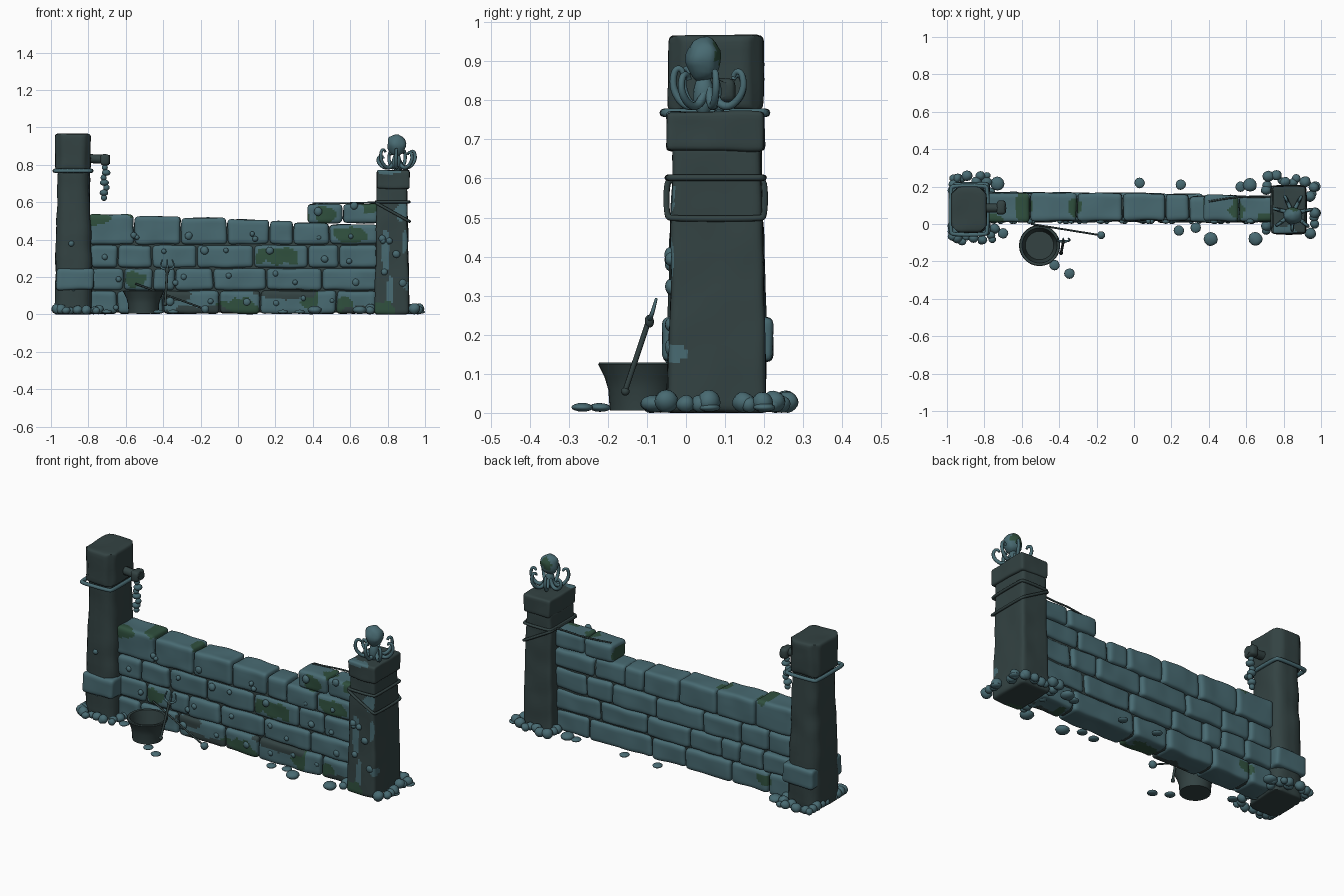
import bpy, bmesh, math, random
from mathutils import Vector, noise

random.seed(4)
if bpy.data.objects.get("Cube"):
    bpy.data.objects.remove(bpy.data.objects["Cube"])


def material(name, r, g, b):
    m = bpy.data.materials.new(name)
    m.use_nodes = True
    m.diffuse_color = (r, g, b, 1)
    m.node_tree.nodes["Principled BSDF"].inputs["Base Color"].default_value = (r, g, b, 1)
    return m


STONE, DARK, MOSS = 0, 1, 2
MATS = [material("teal_stone", .065, .145, .168),
        material("dark_stone", .033, .055, .055),
        material("green_moss", .029, .08, .048)]


def activate(ob):
    bpy.ops.object.select_all(action='DESELECT')
    ob.select_set(True)
    bpy.context.view_layer.objects.active = ob


def add_mesh(name, bm, mat=STONE, patches=(), angle=50):
    """Turn a bmesh into an object; faces inside a patch ellipsoid take its colour."""
    bmesh.ops.recalc_face_normals(bm, faces=bm.faces)
    for f in bm.faces:
        f.material_index = mat
        c = f.calc_center_median()
        wobble = 1 + .45 * noise.noise(c * 22)
        for x, y, z, rx, ry, rz, colour in patches:
            d = Vector(((c.x - x) / rx, (c.y - y) / ry, (c.z - z) / rz))
            if d.length < wobble:
                f.material_index = colour
    me = bpy.data.meshes.new(name)
    bm.to_mesh(me)
    bm.free()
    for m in MATS:
        me.materials.append(m)
    ob = bpy.data.objects.new(name, me)
    bpy.context.collection.objects.link(ob)
    activate(ob)
    bpy.ops.object.shade_smooth_by_angle(angle=math.radians(angle))


def block(name, lo, hi, r=.02, mat=STONE, patches=(), step=.011, rough=.006, taper=None, chamfer=0):
    """Worn stone block with rounded edges, cut finely enough to carry patches."""
    lo, hi = Vector(lo), Vector(hi)
    mid, half = (lo + hi) / 2, (hi - lo) / 2
    bm = bmesh.new()
    bmesh.ops.create_cube(bm, size=2)
    for v in bm.verts:
        v.co = Vector(a * b for a, b in zip(v.co, half))
    for axis in range(3):
        h = half[axis]
        n = max(2, round((h - r) * 2 / step))
        cuts = [-h + r * .4, h - r * .4] + [-(h - r) + 2 * (h - r) * i / n for i in range(n + 1)]
        normal = Vector(axis == i for i in range(3))
        for c in cuts:
            bmesh.ops.bisect_plane(bm, geom=bm.verts[:] + bm.edges[:] + bm.faces[:],
                                   plane_co=normal * c, plane_no=normal)
    for v in bm.verts:
        core = Vector(max(-h + r, min(h - r, a)) for a, h in zip(v.co, half))
        p = core + (v.co - core).normalized() * r
        # Cut the four upright corners
        s = min(1, (half.x + half.y - chamfer) / max(abs(p.x) + abs(p.y), r)) if chamfer else 1
        if taper:
            s *= taper((p.z + half.z) / (2 * half.z))
        p.x, p.y = p.x * s, p.y * s
        p += mid
        v.co = p + noise.noise_vector(p * 9) * rough
        v.co.z = max(v.co.z, 0)
    add_mesh(name, bm, mat, patches)


def blob(name, loc, size, mat=STONE, patches=(), seg=12):
    """Slightly lumpy ellipsoid."""
    bm = bmesh.new()
    bmesh.ops.create_uvsphere(bm, u_segments=seg, v_segments=seg * 2 // 3, radius=1)
    for v in bm.verts:
        p = Vector(a * b for a, b in zip(v.co, size)) + Vector(loc)
        v.co = p + noise.noise_vector(p * 25) * min(size) * .15
    add_mesh(name, bm, mat, patches, 80)


def tube(name, pts, radius, mat=STONE, closed=False, tip=1):
    """Smooth rope or tentacle along a path."""
    cu = bpy.data.curves.new(name, 'CURVE')
    cu.dimensions, cu.bevel_depth, cu.bevel_resolution = '3D', radius, 2
    cu.resolution_u, cu.use_fill_caps = 5, True
    sp = cu.splines.new('NURBS')
    sp.points.add(len(pts) - 1)
    for i, (p, co) in enumerate(zip(sp.points, pts)):
        p.co = (*co, 1)
        p.radius = 1 + (tip - 1) * i / (len(pts) - 1)
    sp.order_u = min(3, len(pts))
    sp.use_endpoint_u, sp.use_cyclic_u = not closed, closed
    cu.materials.append(MATS[mat])
    ob = bpy.data.objects.new(name, cu)
    bpy.context.collection.objects.link(ob)
    activate(ob)
    bpy.ops.object.convert(target='MESH')
    bpy.ops.object.shade_smooth_by_angle(angle=math.radians(60))


def rope_ring(name, x, y, hx, hy, z, radius, mat=STONE, slant=0):
    """Rope wrapped tightly round a square post."""
    pts = [(x + sx * hx * ox, y + sy * hy * oy, z - slant * sx * ox)
           for sx in (-1, 1) for sy in (-1, 1) for ox, oy in ((1, .88), (.88, 1))]
    pts.sort(key=lambda p: math.atan2((p[1] - y) / hy, (p[0] - x) / hx))
    tube(name, pts, radius, mat, closed=True)


# Moss and grime patches on the wall
F, TOP, BACK = .02, .085, .165
WALL = [(.22, F, .315, .12, .05, .045, MOSS), (-.75, F, .51, .06, .05, .04, MOSS),
        (-.55, F, .19, .06, .05, .04, MOSS), (0, F, .03, .11, .1, .06, MOSS),
        (.6, F, .43, .09, .05, .04, MOSS), (.47, F, .53, .05, .05, .045, MOSS),
        (.57, F, .04, .05, .1, .07, MOSS), (.39, F, .07, .05, .08, .06, MOSS),
        (-.59, TOP, .53, .05, .08, .04, MOSS), (-.32, TOP, .51, .04, .05, .03, MOSS),
        (.55, TOP, .59, .04, .06, .03, MOSS), (.7, F, .58, .04, .06, .04, MOSS),
        (-.62, BACK, .08, .05, .04, .03, MOSS), (.37, TOP, .53, .03, .07, .04, MOSS),
        (.26, F, .11, .14, .05, .03, DARK), (-.2, F, .02, .16, .05, .025, DARK),
        (.66, F, .02, .1, .05, .025, DARK), (-.33, F, .1, .08, .05, .03, DARK)]

# Brick courses: bottom, top at left, top at right, joints along x
COURSES = [(.005, .125, .125, (-.79, -.645, -.4, -.1, .12, .525, .74)),
           (.13, .245, .245, (-.79, -.61, -.455, -.335, -.13, .15, .45, .75)),
           (.25, .37, .37, (-.79, -.64, -.46, -.22, .085, .375, .54, .75)),
           (.375, .535, .48, (-.8, -.555, -.305, -.06, .17, .295, .49, .75)),
           (.488, .59, .59, (.37, .56, .75))]
for row, (z, left, right, joints) in enumerate(COURSES):
    for i, (a, b) in enumerate(zip(joints, joints[1:])):
        top = left + (right - left) * i / (len(joints) - 2)
        d = random.uniform(-.006, .006)
        block(f"wall_brick_{row}_{i}", (a + .003, .014 + d, z), (b - .003, .158 - a * .014 + d, top),
              patches=WALL)
block("mortar_core", (-.8, .035, .01), (.78, .135, .47), mat=DARK, step=.2, rough=0)

# Limpets stuck to the wall front, a few on every course
for row, (z, left, right, joints) in enumerate(COURSES):
    count = 2 if row == 4 else 7
    width = (joints[-1] - joints[0] - .08) / count
    for i in range(count):
        r = random.uniform(.013, .023)
        x = joints[0] + .04 + width * (i + random.random())
        blob(f"wall_limpet_{row}_{i}", (x, .014, random.uniform(z + .025, z + .095)), (r, .014, r))

# Tall post with capital and through-stone
PY = .078
block("tall_post", (-.978, PY - .124, 0), (-.782, PY + .126, .79), .016, DARK, rough=.008, step=.03,
      taper=lambda t: 1 - .12 * t + .03 * math.sin(t * 5), chamfer=.035)
block("tall_post_capital", (-.978, PY - .123, .775), (-.788, PY + .12, .967), .018, DARK, step=.02,
      chamfer=.04)
block("tall_post_through_stone", (-.972, -.06, .13), (-.77, .222, .245), .018)
rope_ring("tall_post_rope", -.882, PY - .004, .099, .131, .768, .011)

# Short post with cap, streaks and ropes
STREAKS = [(.79, -.05, .33, .02, .05, .13, STONE), (.87, -.05, .55, .035, .05, .05, STONE),
           (.81, -.05, .12, .018, .05, .09, STONE), (.91, -.03, .15, .025, .03, .025, STONE),
           (.89, -.05, .4, .015, .05, .06, STONE), (.78, -.05, .02, .06, .05, .05, MOSS)]
SX = .825
block("short_post", (SX - .094, PY - .126, 0), (SX + .09, PY + .128, .69), .018, DARK, STREAKS,
      taper=lambda t: 1 - .12 * t, rough=.005)
block("short_post_cap", (SX - .083, PY - .128, .67), (SX + .092, PY + .122, .772), .012, DARK,
      [(.8, -.05, .77, .07, .04, .02, STONE)])
rope_ring("short_post_rope_upper", SX + .002, PY - .002, .088, .123, .602, .008, DARK)
rope_ring("short_post_rope_lower", SX + .002, PY - .002, .09, .126, .547, .008, DARK, .05)
tube("loose_rope", [(.76, .15, .6), (.66, .14, .596), (.56, .15, .594), (.4, .12, .593)], .005, DARK)
for i in range(9):
    x = random.choice((-.88, SX, SX)) + random.uniform(-.07, .07)
    r = random.uniform(.014, .022)
    blob(f"post_limpet_{i}", (x, -.04, random.uniform(.04, .42)), (r, .014, r))

# Octopus figure
OX, OY = .848, .045
blob("octopus_head", (OX, OY, .907), (.05, .045, .058), seg=20,
     patches=[(OX, OY + .05, .92, .04, .04, .04, MOSS)])
blob("octopus_body", (OX, OY, .815), (.025, .027, .052), seg=14)
for i in range(7):
    a = math.tau * i / 7 + .2
    reach = random.uniform(.9, 1.1)
    lift = random.uniform(.03, .08)
    path = [(.01, .83), (.025, .79), (.065, .782), (.1, .795 + lift * .4),
            (.096, .8 + lift), (.075, .805 + lift), (.07, .79 + lift)]
    tube(f"octopus_tentacle_{i}", [(OX + math.cos(a) * d * reach, OY + .012 + math.sin(a) * d * reach, z)
                                   for d, z in path], .012, tip=.55)

# Bracket with hanging bead string
tube("bracket_beam", [(-.81, .085, .835), (-.75, .085, .83), (-.685, .085, .828)], .024, DARK)
block("bracket_knob", (-.735, .048, .795), (-.685, .125, .858), .018, DARK, step=.02)
tube("bead_string", [(-.712, .085, .81), (-.712, .085, .61)], .006, DARK)
for i in range(7):
    r = .016 + .008 * (i % 2)
    blob(f"hanging_bead_{i}", (-.712 + .008 * math.sin(i * 2), .085, .785 - .027 * i), (r, r, .017))

# Flared bucket
BX, BY = -.505, -.115
bm = bmesh.new()
profile = [(0, .006), (.08, .006), (.084, .06), (.093, .09), (.11, .124), (.107, .129), (.094, .128),
           (.076, .03), (0, .03)]
ring = [bm.verts.new((x, 0, z)) for x, z in profile]
edges = [bm.edges.new(p) for p in zip(ring, ring[1:])]
bmesh.ops.spin(bm, geom=ring + edges, cent=(0, 0, 0), axis=(0, 0, 1), angle=math.tau, steps=28)
bmesh.ops.remove_doubles(bm, verts=bm.verts, dist=.0005)
bmesh.ops.translate(bm, verts=bm.verts, vec=(BX, BY, 0))
add_mesh("bucket", bm, DARK, angle=35)

# Leaning fork and stick
tube("fork_shaft", [(-.39, -.158, .05), (-.378, -.094, .24)], .007, DARK)
blob("fork_collar", (-.378, -.094, .235), (.012, .012, .016), DARK)
blob("fork_butt", (-.39, -.155, .055), (.011, .011, .011), DARK)
for i, s in enumerate((-1, 0, 1)):
    tube(f"fork_prong_{i}", [(-.378, -.094, .24), (-.378 + s * .034, -.09, .245),
                             (-.378 + s * .036, -.082, .27), (-.378 + s * .026, -.076, .293)], .007, tip=.5)
tube("stick", [(-.55, 0, .165), (-.18, -.06, .03)], .005, DARK)
blob("stick_ball", (-.175, -.06, .028), (.021, .021, .021))

# Pebbles heaped round the post feet, leaving the short post's front clear
for side, cx, front in (("tall", -.88, -1), ("short", SX, -.72)):
    for i in range(30):
        a = math.tau * i / 30
        c, s = math.cos(a), math.sin(a)
        if s < front:
            continue
        k = 1 / max(abs(c), abs(s))
        x = cx + c * k * .115 + random.uniform(-.01, .03) * (1 if c > 0 else -.2)
        y = PY + s * k * .14 + random.uniform(0, .045) * (1 if s > 0 else -.9)
        r = random.uniform(.02, .032)
        blob(f"{side}_post_pebble_{i}", (max(x, -.967), y, r * .95), (r, r * .95, r * .9))

# Loose pebbles on the ground
LOOSE = [(.03, .22, 3), (.25, .21, 3), (.62, .21, 4), (.57, .2, 3), (.24, -.035, 3), (.33, -.02, 3), (.41, -.08, 4),
         (.65, -.08, 4), (-.425, -.22, 3), (-.345, -.265, 3), (-.73, .215, 4), (-.7, -.05, 3), (.97, .2, 3), (.972, .06, 3)]
for i, (x, y, r) in enumerate(LOOSE):
    blob(f"loose_pebble_{i}", (x, y, .014 + .01 * (r > 3)), (r * .0093, r * .0093, .011 + .01 * (r > 3)))
